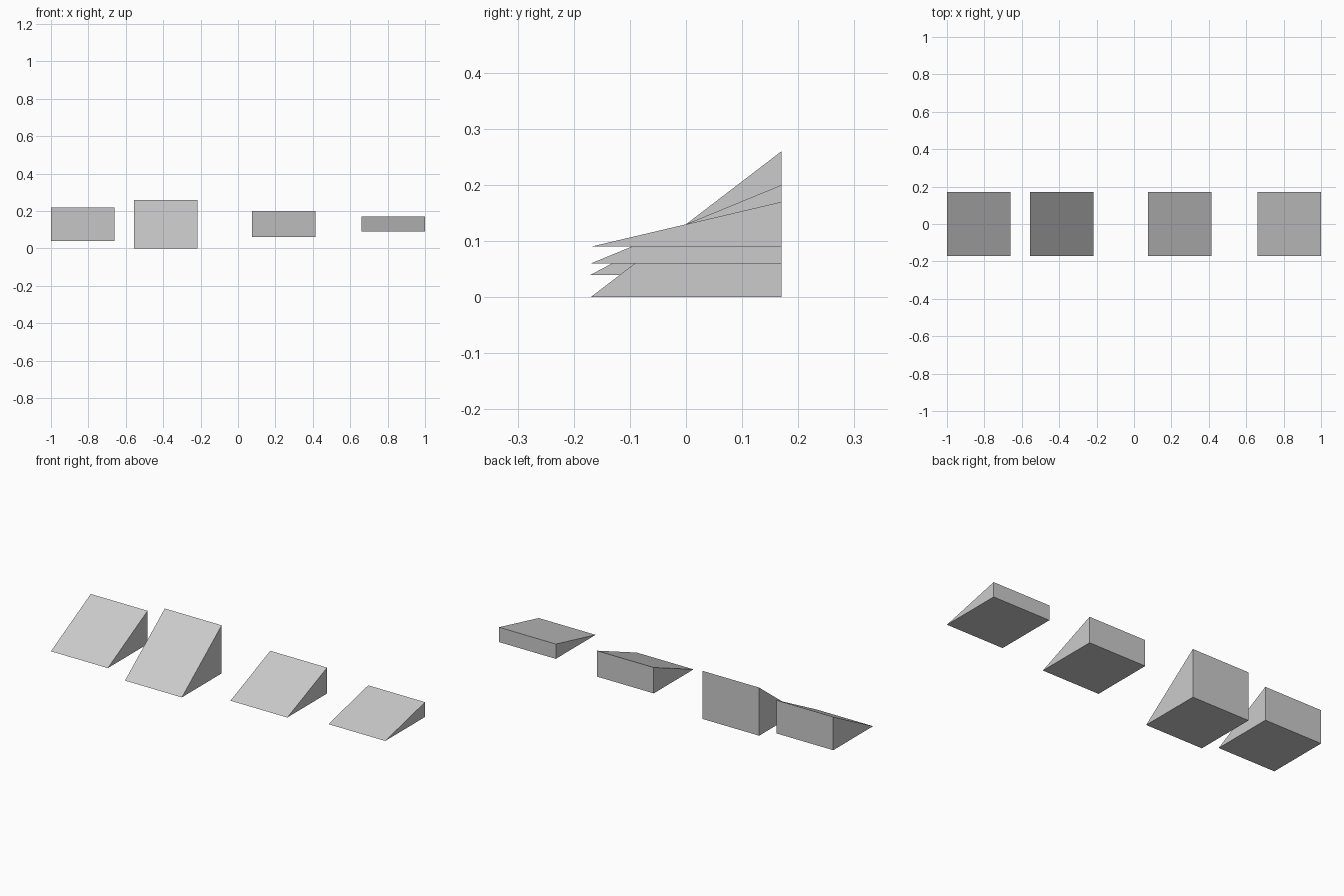
import bpy, bmesh

if "Cube" in bpy.data.objects:
    bpy.data.objects.remove(bpy.data.objects["Cube"])

SIDE = 0.34      # footprint of every wedge
MID_Z = 0.13     # shared mid height


def wedge(name, x, height):
    """Ramp rising from a sharp front edge to a vertical back face."""
    h, lo, hi = SIDE / 2, MID_Z - height / 2, MID_Z + height / 2
    bm = bmesh.new()
    # triangular side profile, extruded across x
    profile = [bm.verts.new((x - h, y, z)) for y, z in ((-h, lo), (h, lo), (h, hi))]
    face = bm.faces.new(profile)
    ext = bmesh.ops.extrude_face_region(bm, geom=[face], use_keep_orig=True)
    moved = [g for g in ext["geom"] if isinstance(g, bmesh.types.BMVert)]
    bmesh.ops.translate(bm, verts=moved, vec=(SIDE, 0, 0))
    bmesh.ops.recalc_face_normals(bm, faces=bm.faces[:])
    mesh = bpy.data.meshes.new(name)
    bm.to_mesh(mesh)
    bm.free()
    obj = bpy.data.objects.new(name, mesh)
    bpy.context.collection.objects.link(obj)


# Row of four ramps, left to right
wedge("medium_steep_wedge", -0.83, 0.18)
wedge("steep_wedge", -0.387, 0.26)
wedge("medium_shallow_wedge", 0.244, 0.14)
wedge("shallow_wedge", 0.83, 0.08)
